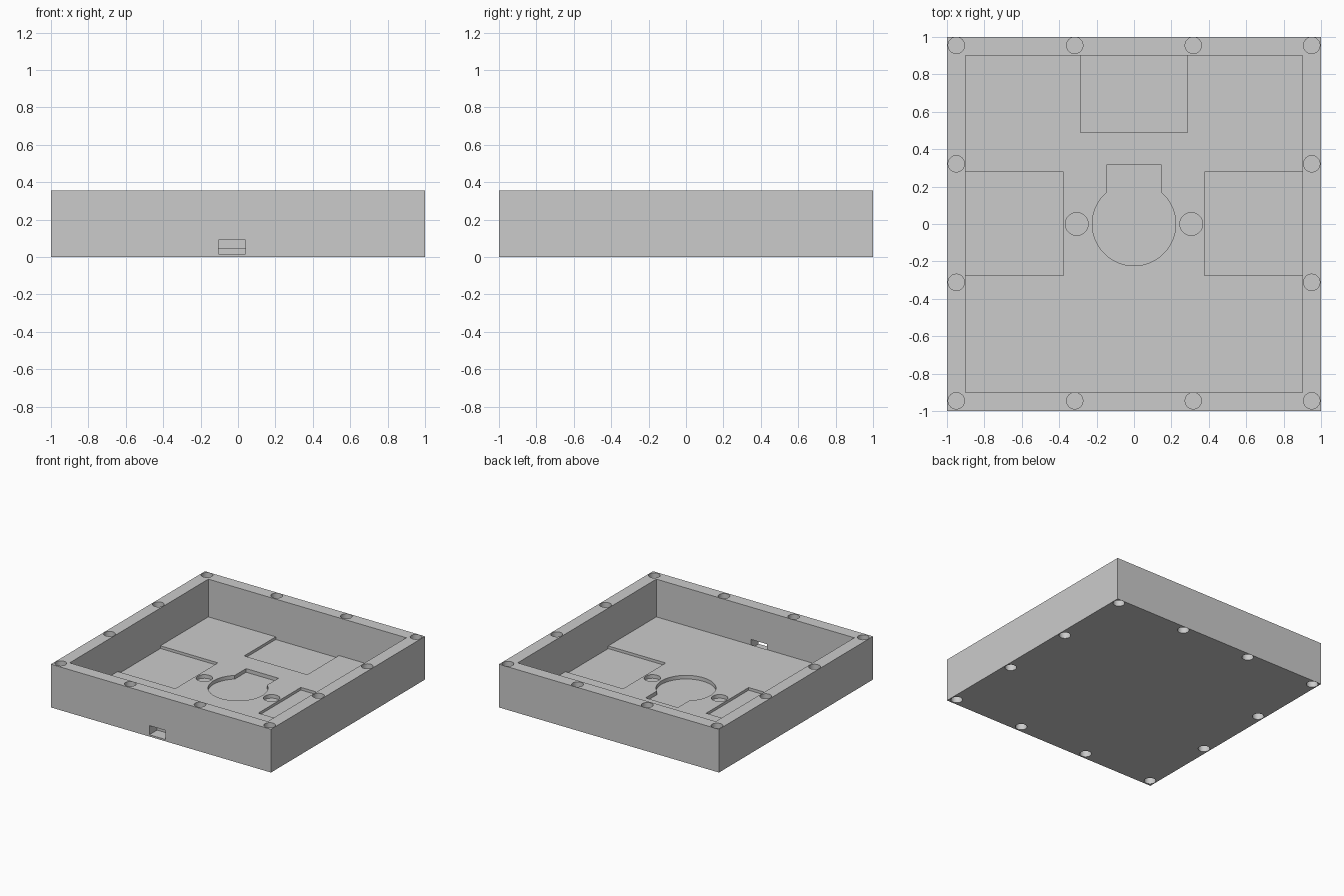
import bpy, bmesh, math
from mathutils import Matrix, Vector

if "Cube" in bpy.data.objects:
    bpy.data.objects.remove(bpy.data.objects["Cube"])

HEIGHT, FLOOR, INNER = 0.355, 0.045, 0.9
COVER = FLOOR + 0.1  # cutters end in the open cavity

grey = bpy.data.materials.new("light grey")
grey.use_nodes = True
grey.diffuse_color = (0.6, 0.6, 0.6, 1)
grey.node_tree.nodes["Principled BSDF"].inputs["Base Color"].default_value = (0.6, 0.6, 0.6, 1)


def prism(name, outline, z0, z1):
    """Extrude a flat outline between two heights."""
    bm = bmesh.new()
    face = bm.faces.new([bm.verts.new((x, y, z0)) for x, y in outline])
    top = bmesh.ops.extrude_face_region(bm, geom=[face])["geom"]
    verts = [v for v in top if isinstance(v, bmesh.types.BMVert)]
    bmesh.ops.translate(bm, verts=verts, vec=(0, 0, z1 - z0))
    bmesh.ops.recalc_face_normals(bm, faces=bm.faces)
    mesh = bpy.data.meshes.new(name)
    bm.to_mesh(mesh)
    bm.free()
    mesh.materials.append(grey)
    obj = bpy.data.objects.new(name, mesh)
    bpy.context.collection.objects.link(obj)
    return obj


def rect(x0, x1, y0, y1):
    return [(x0, y0), (x1, y0), (x1, y1), (x0, y1)]


def arc(cx, cy, r, start=0.0, sweep=math.tau, n=32):
    return [(cx + r * math.cos(start + sweep * i / n),
             cy + r * math.sin(start + sweep * i / n)) for i in range(n)]


tray = prism("tray", rect(-1, 1, -1, 1), 0, HEIGHT)
cutters = []


def cut(name, outline, z0, z1):
    cutter = prism(name, outline, z0, z1)
    cutter.hide_render = True
    cutters.append(cutter)
    mod = tray.modifiers.new(name, "BOOLEAN")
    mod.operation, mod.solver, mod.object = "DIFFERENCE", "EXACT", cutter


# Main cavity
cut("cavity", rect(-INNER, INNER, -INNER, INNER), FLOOR, HEIGHT + 0.1)

# Shallow rectangular pockets against three walls
POCKET = FLOOR - 0.022
cut("back_pocket", rect(-0.287, 0.287, 0.49, INNER), POCKET, COVER)
for side, name in ((-1, "right_pocket"), (1, "left_pocket")):
    x0, x1 = sorted((side * 0.377, side * INNER))
    cut(name, rect(x0, x1, -0.275, 0.278), POCKET, COVER)

# Keyhole recess: a disc with a square tab, and a round recess each side
R, TAB = 0.223, 0.147
a = math.acos(TAB / R)
sweep = math.pi + 2 * a
keyhole = arc(0, 0, R, math.pi - a, sweep, 64)
keyhole += [(TAB, R * math.sin(a)), (TAB, 0.315), (-TAB, 0.315)]
cut("keyhole_recess", keyhole, FLOOR - 0.03, COVER)
for side in (-1, 1):
    cut("round_recess", arc(side * 0.306, 0, 0.061), FLOOR - 0.03, COVER)

# Cable slot through the front wall
cut("cable_slot", rect(-0.105, 0.04, -1.1, -INNER), 0.015, 0.09)

# Blind holes around the rim, top and bottom
steps = [-0.95, -0.317, 0.317, 0.95]
for x in steps:
    for y in steps:
        if max(abs(x), abs(y)) > 0.9:
            ring = arc(x, y + 0.005, 0.044, n=24)
            cut("top_hole", ring, HEIGHT - 0.06, HEIGHT + 0.1)
            cut("bottom_hole", ring, -0.1, 0.06)

# Apply the cuts and discard the cutters
graph = bpy.context.evaluated_depsgraph_get()
result = bpy.data.meshes.new_from_object(tray.evaluated_get(graph))
tray.modifiers.clear()
tray.data = result
for cutter in cutters:
    bpy.data.objects.remove(cutter)

# Smooth round walls, sharp edges elsewhere
bpy.context.view_layer.objects.active = tray
tray.select_set(True)
bpy.ops.object.shade_smooth_by_angle(angle=math.radians(30))
